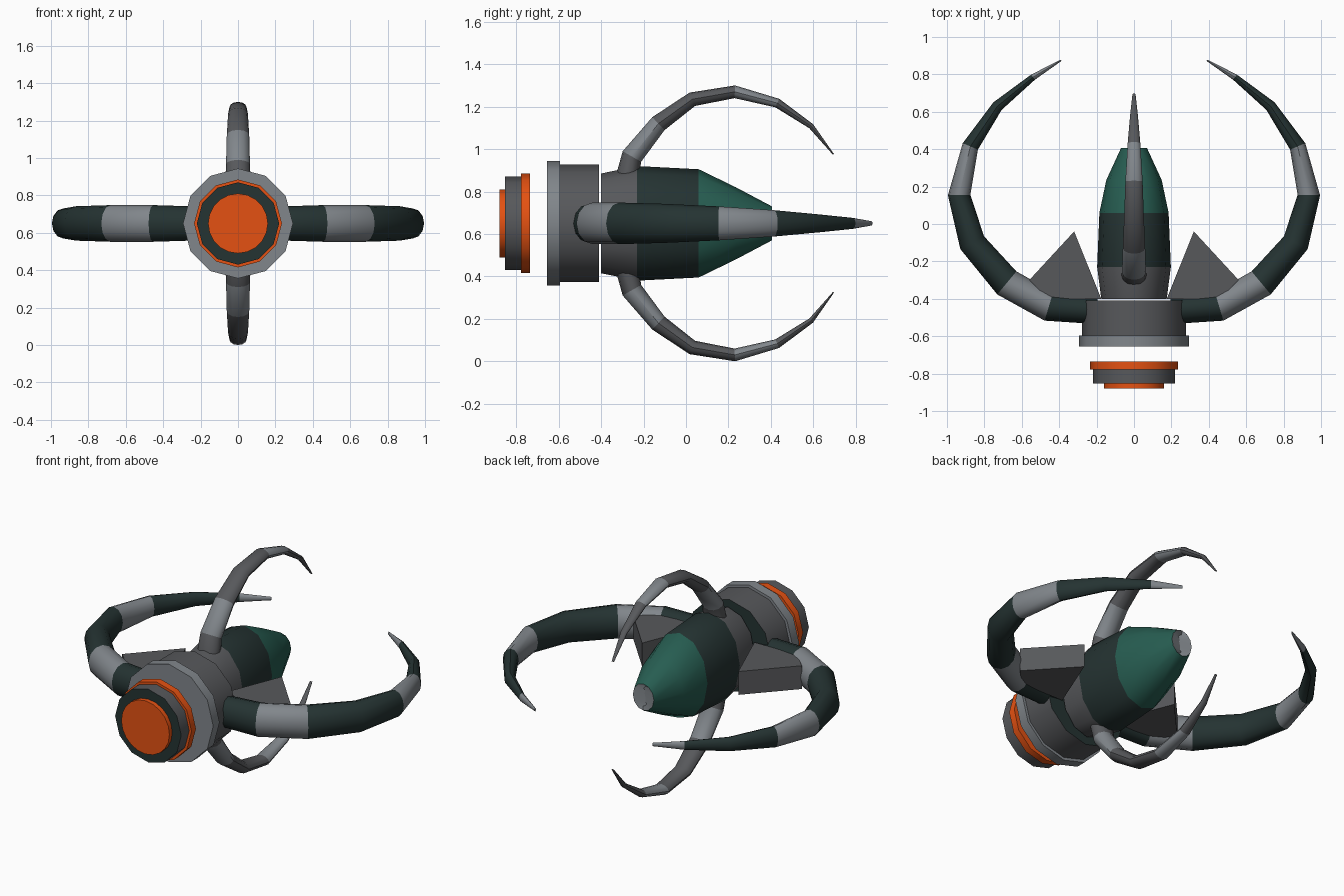
import bpy, bmesh, math
from mathutils import Vector

cube = bpy.data.objects.get("Cube")
if cube:
    bpy.data.objects.remove(cube, do_unlink=True)

MID = 0.65  # height of the central axis
X, Y, Z = Vector((1, 0, 0)), Vector((0, 1, 0)), Vector((0, 0, 1))


def material(name, rgb):
    m = bpy.data.materials.new(name)
    m.use_nodes = True
    m.diffuse_color = (*rgb, 1)
    m.node_tree.nodes["Principled BSDF"].inputs["Base Color"].default_value = (*rgb, 1)
    return m


DARK, LIGHT, GREY, GREEN, ORANGE = range(5)
PALETTE = [
    material("dark_green", (0.018, 0.033, 0.032)),
    material("light_grey", (0.22, 0.24, 0.26)),
    material("mid_grey", (0.095, 0.098, 0.105)),
    material("green", (0.02, 0.11, 0.083)),
    material("orange", (0.78, 0.083, 0.006)),
]


def finish(name, bm, angle=40):
    bmesh.ops.recalc_face_normals(bm, faces=bm.faces)
    mesh = bpy.data.meshes.new(name)
    bm.to_mesh(mesh)
    bm.free()
    for m in PALETTE:
        mesh.materials.append(m)
    ob = bpy.data.objects.new(name, mesh)
    bpy.context.collection.objects.link(ob)
    bpy.ops.object.select_all(action="DESELECT")
    ob.select_set(True)
    bpy.context.view_layer.objects.active = ob
    bpy.ops.object.shade_smooth_by_angle(angle=math.radians(angle))
    return ob


def tube(name, centres, radii, side, bands, caps, sides=12):
    """Skin elliptical rings along a path; radii are (in plane, along side)."""
    bm = bmesh.new()
    rings = []
    last = len(centres) - 1
    for i, (c, (ru, rv)) in enumerate(zip(centres, radii)):
        tangent = centres[min(i + 1, last)] - centres[max(i - 1, 0)]
        u = tangent.cross(side).normalized()
        turn = [2 * math.pi * k / sides for k in range(sides)]
        rings.append([bm.verts.new(c + u * ru * math.cos(a) + side * rv * math.sin(a))
                      for a in turn])
    for a, b, colour in zip(rings, rings[1:], bands):
        for k in range(sides):
            n = (k + 1) % sides
            bm.faces.new((a[k], a[n], b[n], b[k])).material_index = colour
    bm.faces.new(rings[0]).material_index = caps[0]
    bm.faces.new(rings[-1]).material_index = caps[1]
    return finish(name, bm)


def drum(name, y0, y1, r, colour, cap, sides=12):
    ends = [Vector((0, y, MID)) for y in (y0, y1)]
    return tube(name, ends, [(r, r)] * 2, Z, [colour], [cap, cap], sides)


# Front discs and main drum
drum("front_lens", -0.88, -0.85, 0.16, ORANGE, ORANGE, 20)
drum("front_drum", -0.853, -0.775, 0.22, GREY, DARK)
drum("front_ring", -0.777, -0.735, 0.235, ORANGE, ORANGE)
drum("collar", -0.655, -0.595, 0.294, LIGHT, LIGHT)
drum("main_drum", -0.598, -0.41, 0.277, GREY, DARK)

# Tapered rear hull with a small recessed nozzle
hull = [(-0.4, 0.175, 0.235), (-0.23, 0.197, 0.27), (0.06, 0.185, 0.255),
        (0.235, 0.148, 0.17), (0.405, 0.07, 0.08), (0.375, 0.05, 0.055)]
tube("hull", [Vector((0, y, MID)) for y, _, _ in hull], [(w, h) for _, w, h in hull],
     Z, [GREY, DARK, GREEN, GREEN, LIGHT], [GREY, LIGHT])

# Broad banded side arms: x, y, in-plane radius, vertical radius
arm = [(0.2, -0.46, 0.075, 0.09), (0.455, -0.44, 0.08, 0.098), (0.68, -0.315, 0.08, 0.098),
       (0.865, -0.1, 0.072, 0.092), (0.935, 0.155, 0.06, 0.08), (0.875, 0.415, 0.044, 0.062),
       (0.73, 0.63, 0.03, 0.042), (0.54, 0.785, 0.017, 0.026), (0.39, 0.875, 0.004, 0.01)]
for label, s in (("left", 1), ("right", -1)):
    tube(label + "_arm", [Vector((s * x, y, MID)) for x, y, _, _ in arm],
         [(u, v) for _, _, u, v in arm], Z,
         [DARK, LIGHT, DARK, DARK, LIGHT, DARK, DARK, LIGHT], [DARK, LIGHT])

# Slim upper and lower spines: y, height from axis, in-plane radius, sideways radius
spine = [(-0.275, 0.22, 0.055, 0.068), (-0.255, 0.315, 0.05, 0.064), (-0.13, 0.47, 0.042, 0.06),
         (0.03, 0.585, 0.034, 0.053), (0.23, 0.62, 0.03, 0.046), (0.43, 0.567, 0.022, 0.034),
         (0.59, 0.458, 0.013, 0.02), (0.695, 0.325, 0.003, 0.008)]
for label, s in (("upper", 1), ("lower", -1)):
    tube(label + "_spine", [Vector((0, y, MID + s * h)) for y, h, _, _ in spine],
         [(u, v) for _, _, u, v in spine], X,
         [GREY, LIGHT, GREY, GREY, LIGHT, GREY, GREY], [GREY, GREY])

# Wedge fins between the hull and the arms
outline = [(0.175, -0.4), (0.46, -0.4), (0.56, -0.3), (0.32, -0.04)]
for label, s in (("left", 1), ("right", -1)):
    bm = bmesh.new()
    base = bm.faces.new([bm.verts.new((s * x, y, MID - 0.07)) for x, y in outline])
    top = bmesh.ops.extrude_face_region(bm, geom=[base])["geom"]
    bmesh.ops.translate(bm, vec=Z * 0.14,
                        verts=[v for v in top if isinstance(v, bmesh.types.BMVert)])
    if base.is_valid and base not in bm.faces[:]:
        bm.faces.ensure_lookup_table()
    for f in bm.faces:
        f.material_index = GREY
    finish(label + "_fin", bm, 20)
